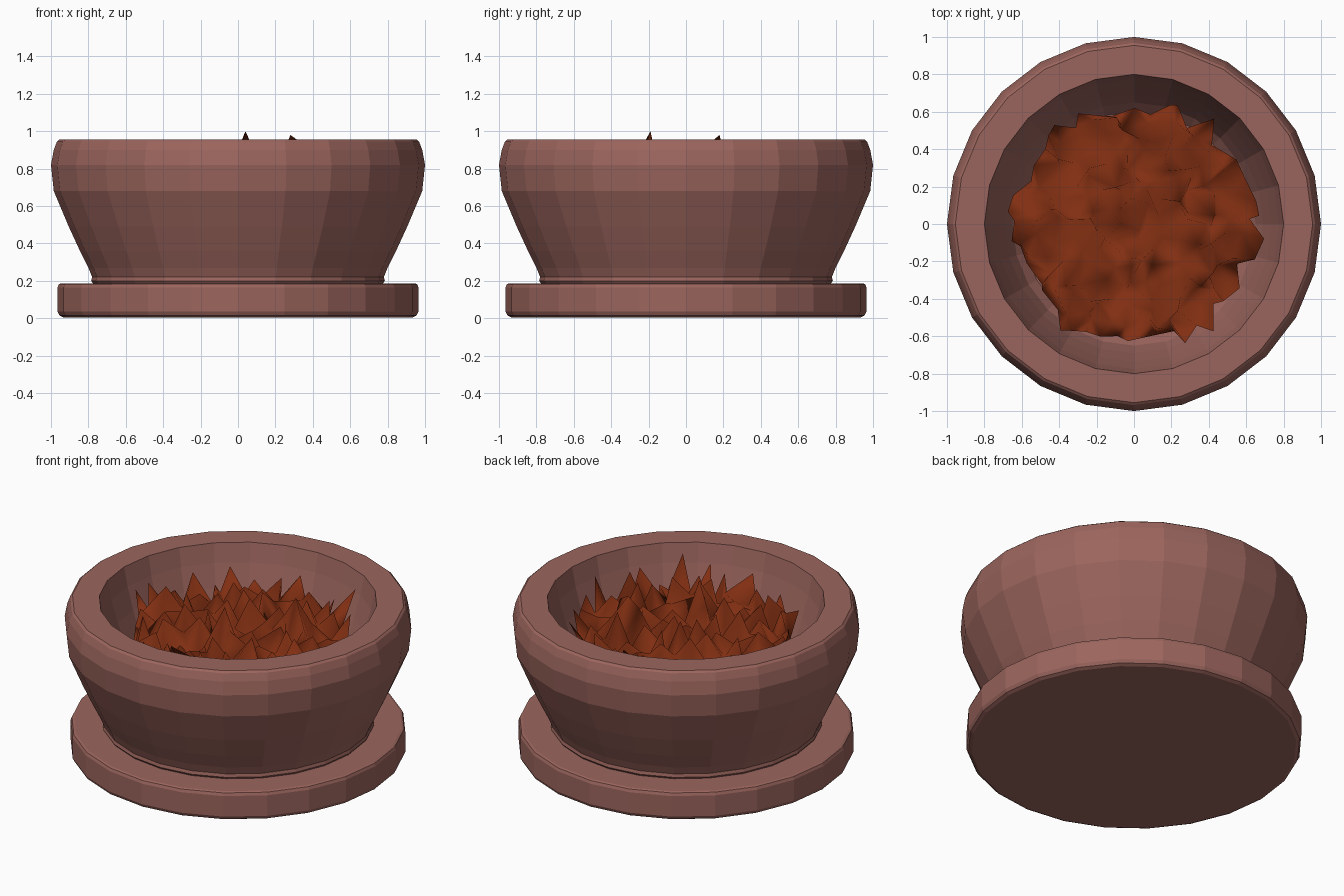
import bpy, bmesh, math, random

if "Cube" in bpy.data.objects:
    bpy.data.objects.remove(bpy.data.objects["Cube"])

random.seed(11)
SIDES = 24


def material(name, color):
    m = bpy.data.materials.new(name)
    m.diffuse_color = (*color, 1)
    m.use_nodes = True
    m.node_tree.nodes["Principled BSDF"].inputs["Base Color"].default_value = m.diffuse_color
    return m


def finish(name, bm, mat, smooth=False):
    bmesh.ops.recalc_face_normals(bm, faces=bm.faces)
    me = bpy.data.meshes.new(name)
    bm.to_mesh(me)
    bm.free()
    for p in me.polygons:
        p.use_smooth = smooth
    me.materials.append(mat)
    ob = bpy.data.objects.new(name, me)
    bpy.context.collection.objects.link(ob)
    return ob


def lathe(name, profile, mat):
    """Spin an (r, z) profile and cap both ends."""
    bm = bmesh.new()
    rings = []
    for r, z in profile:
        rings.append([bm.verts.new((r * math.cos(2 * math.pi * i / SIDES),
                                    r * math.sin(2 * math.pi * i / SIDES), z))
                      for i in range(SIDES)])
    for a, b in zip(rings, rings[1:]):
        for i in range(SIDES):
            j = (i + 1) % SIDES
            bm.faces.new((a[i], a[j], b[j], b[i]))
    bm.faces.new(rings[0])
    bm.faces.new(rings[-1])
    return finish(name, bm, mat)


clay = material("clay", (0.33, 0.13, 0.11))
earth = material("earth", (0.22, 0.028, 0.006))

# Saucer: thick disc with softened edges
lathe("saucer", [(0.935, 0.005), (0.955, 0.015), (0.965, 0.035), (0.965, 0.165),
                 (0.958, 0.182), (0.945, 0.187), (0.70, 0.187)], clay)

# Pot: flared bowl with a thick flat rim and hollow inside
lathe("pot", [(0.77, 0.18), (0.785, 0.20), (0.78, 0.22), (0.80, 0.27),
              (0.845, 0.36), (0.905, 0.49), (0.985, 0.68), (1.0, 0.82), (0.985, 0.90),
              (0.968, 0.945), (0.955, 0.956), (0.80, 0.956), (0.775, 0.84),
              (0.735, 0.70), (0.69, 0.56), (0.65, 0.46), (0.60, 0.40)], clay)

# Soil: triangulated disc of jagged clods
bm = bmesh.new()
STEP, R = 0.088, 0.68
grid = {}
for j in range(-9, 10):
    for i in range(-15, 16):
        x, y = (i + j / 2) * STEP, j * STEP * 0.866
        if math.hypot(x, y) < R:
            # one point in three of the lattice rises into a peak
            lift = random.uniform(0.03, 0.18) if (i - j) % 3 == 0 else random.uniform(-0.15, 0.04)
            grid[i, j] = bm.verts.new((x + random.uniform(-0.04, 0.04),
                                       y + random.uniform(-0.04, 0.04), 0.75 + lift))
for (i, j), v in grid.items():
    for p, q in (((i + 1, j), (i, j + 1)), ((i, j + 1), (i - 1, j + 1))):
        if p in grid and q in grid:
            bm.faces.new((v, grid[p], grid[q]))

# Two tallest peaks
for peak in ((0.04, -0.19, 1.0), (0.28, 0.18, 0.98)):
    near = min(bm.verts, key=lambda v: math.hypot(v.co.x - peak[0], v.co.y - peak[1]))
    near.co = peak
# Drop stray points without faces
bmesh.ops.delete(bm, geom=[v for v in bm.verts if not v.link_faces], context='VERTS')
finish("soil", bm, earth, smooth=True)
